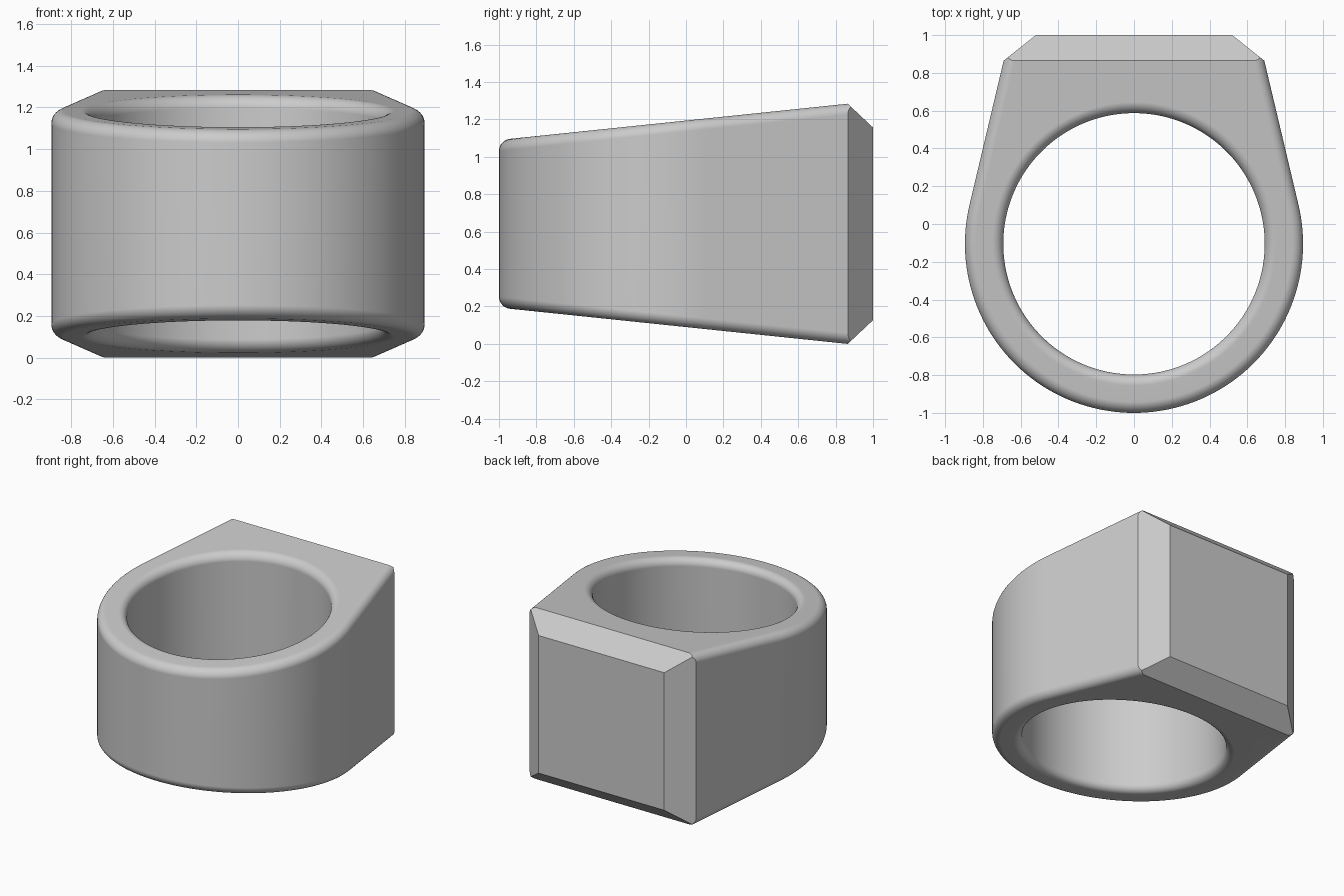
import bpy, bmesh
from math import sin, cos, pi, acos, atan2, hypot
from mathutils import Vector

cube = bpy.data.objects.get("Cube")
if cube:
    bpy.data.objects.remove(cube)

CY, MID = -0.105, 0.642            # ring axis, mid height
R_OUT, R_IN, FILLET = 0.895, 0.692, 0.058
EDGE_X, EDGE_Y = 0.69, 0.865       # shoulder where the flat back begins
BACK_X, BACK_Z = 0.52, 0.515       # half size of the flat back plate
BLANK = 1.3                        # blank runs past the back, then is cut

# Sides leave the round band at this angle, tangent to it
rel_y = EDGE_Y - CY
tangent = atan2(rel_y, EDGE_X) - acos(R_OUT / hypot(EDGE_X, rel_y))


def side_radius(a):
    return R_OUT / cos(a - tangent)


# Find the angle of the blank's back corner by bisection
lo, hi = tangent, pi / 2
for _ in range(40):
    corner = (lo + hi) / 2
    if side_radius(corner) * sin(corner) < BLANK:
        lo = corner
    else:
        hi = corner


def outline_radius(a):
    """Distance from the ring axis to the outer outline, a in -90..90 degrees."""
    if a <= tangent:
        return R_OUT
    return side_radius(a) if a <= corner else BLANK / sin(a)


def half_height(y):
    return MID + 0.104 * (y - EDGE_Y)


# Angles around one half, with exact stops at the tangent and the corner
def spread(a, b, n):
    return [a + (b - a) * i / n for i in range(n)]


half = spread(-pi / 2, tangent, 44) + spread(tangent, corner, 20) + spread(corner, pi / 2, 12)
angles = [(a, 1) for a in half] + [(pi / 2, 1)] + [(a, -1) for a in reversed(half[1:])]

# Cross-section as (wall, inset, drop), outer fillet then inner fillet
STEPS = 8
arc = [(FILLET * (1 - sin(t)), FILLET * (1 - cos(t)))
       for t in (pi / 2 * (1 - i / STEPS) for i in range(STEPS + 1))]
upper = [("out", d, z) for d, z in arc] + [("in", d, z) for d, z in reversed(arc)]
section = [(w, d, z, 1) for w, d, z in upper] + [(w, d, z, -1) for w, d, z in reversed(upper)]

# Sweep the cross-section around the ring
bm = bmesh.new()
rings = []
for a, mirror in angles:
    ring = []
    for wall, inset, drop, side in section:
        r = outline_radius(a) * (1 - inset / R_OUT) if wall == "out" else R_IN + inset
        y = CY + r * sin(a)
        ring.append(bm.verts.new((mirror * r * cos(a), y, MID + side * (half_height(y) - drop))))
    rings.append(ring)
for i, ring in enumerate(rings):
    after = rings[(i + 1) % len(rings)]
    for j in range(len(section)):
        k = (j + 1) % len(section)
        bm.faces.new((ring[j], after[j], after[k], ring[k]))
bmesh.ops.recalc_face_normals(bm, faces=bm.faces)


def slice_off(point, normal):
    """Cut away everything beyond a plane and close the cut."""
    cut = bmesh.ops.bisect_plane(bm, geom=bm.verts[:] + bm.edges[:] + bm.faces[:], dist=1e-6,
                                 plane_co=point, plane_no=normal, clear_outer=True)
    edges = [e for e in cut["geom_cut"] if isinstance(e, bmesh.types.BMEdge)]
    bmesh.ops.edgenet_fill(bm, edges=edges)


# Flat back plate, then the four chamfers around it
slice_off(Vector((0, 1, MID)), Vector((0, 1, 0)))
depth = 1 - EDGE_Y
for s in (-1, 1):
    slice_off(Vector((s * BACK_X, 1, MID)), Vector((s * depth, EDGE_X - BACK_X, 0)))
    slice_off(Vector((0, 1, MID + s * BACK_Z)),
              Vector((0, half_height(EDGE_Y) - BACK_Z, s * depth)))
bmesh.ops.recalc_face_normals(bm, faces=bm.faces)

mesh = bpy.data.meshes.new("signet_ring")
bm.to_mesh(mesh)
bm.free()
ring_obj = bpy.data.objects.new("signet_ring", mesh)
bpy.context.collection.objects.link(ring_obj)

# Plain grey metal
grey = bpy.data.materials.new("grey")
grey.use_nodes = True
grey.diffuse_color = (0.6, 0.6, 0.6, 1)
grey.node_tree.nodes["Principled BSDF"].inputs["Base Color"].default_value = grey.diffuse_color
mesh.materials.append(grey)

# Smooth band with crisp chamfer edges
bpy.context.view_layer.objects.active = ring_obj
ring_obj.select_set(True)
bpy.ops.object.shade_smooth_by_angle(angle=pi / 7)
weighted = ring_obj.modifiers.new("even_shading", 'WEIGHTED_NORMAL')
weighted.keep_sharp = True
